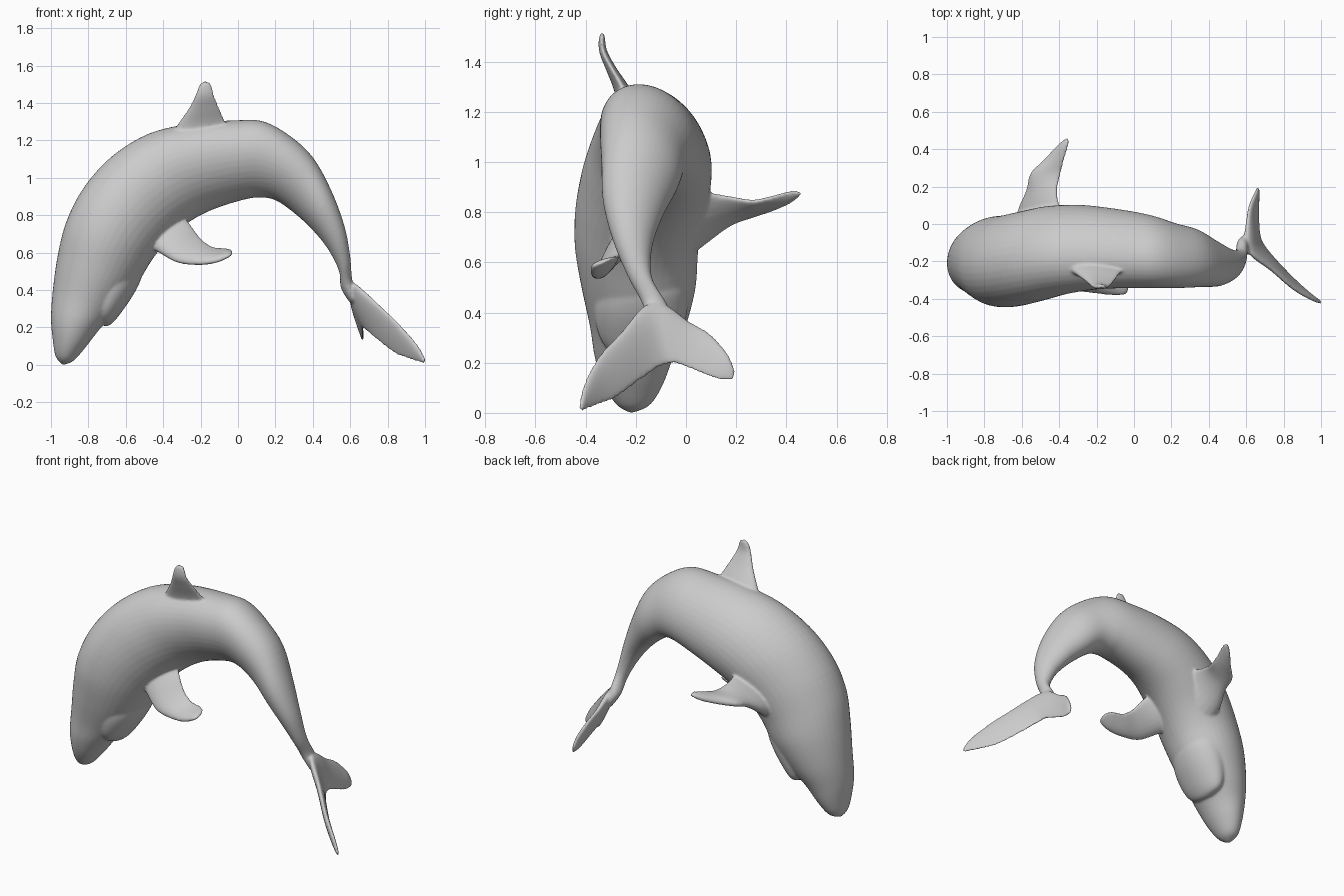
import bpy, bmesh, math
from mathutils import Vector


def smooth_rows(rows, steps):
    """Catmull-Rom interpolation through rows of numbers."""
    out = []
    for i in range(len(rows) - 1):
        a, b, c, d = (rows[max(0, min(len(rows) - 1, i + k))] for k in (-1, 0, 1, 2))
        for s in range(steps):
            t = s / steps
            out.append([0.5 * (2 * q + (r - p) * t + (2 * p - 5 * q + 4 * r - u) * t * t
                               + (3 * q - p - 3 * r + u) * t ** 3)
                        for p, q, r, u in zip(a, b, c, d)])
    return out + [list(rows[-1])]


def loft(name, rings):
    """Skin closed rings of points and cap both ends."""
    bm = bmesh.new()
    loops = [[bm.verts.new(p) for p in ring] for ring in rings]
    n = len(loops[0])
    for r0, r1 in zip(loops, loops[1:]):
        for j in range(n):
            bm.faces.new((r0[j], r0[(j + 1) % n], r1[(j + 1) % n], r1[j]))
    bm.faces.new(loops[0])
    bm.faces.new(loops[-1])
    bmesh.ops.recalc_face_normals(bm, faces=bm.faces)
    mesh = bpy.data.meshes.new(name)
    bm.to_mesh(mesh)
    bm.free()
    obj = bpy.data.objects.new(name, mesh)
    bpy.context.collection.objects.link(obj)
    return obj


def tube(name, stations, n=40):
    """Station: back x, back z, belly x, belly z, y min, y max."""
    rings = []
    for ox, oz, ix, iz, y0, y1 in smooth_rows(stations, 5):
        hw, ring = (y1 - y0) / 2, []
        roll = 0.22 * min(1, max(0, oz - 0.3, ox + 0.9))  # head upright, trunk rolled
        for j in range(n):
            a = 2 * math.pi * j / n
            c, s = math.cos(a), math.sin(a)
            ring.append((ox * (1 + c) / 2 + ix * (1 - c) / 2,
                         (y0 + y1) / 2 + hw * (s * 0.99 - roll * c),
                         oz * (1 + c) / 2 + iz * (1 - c) / 2))
        rings.append(ring)
    return loft(name, rings)


def fin(name, sections, n=20):
    """Section: leading point xyz, trailing point xyz, thickness."""
    rows = smooth_rows(sections, 6)
    mids = [(Vector(r[:3]) + Vector(r[3:6])) / 2 for r in rows]
    rings = []
    for i, r in enumerate(rows):
        lead, trail = Vector(r[:3]), Vector(r[3:6])
        span = mids[min(i + 1, len(rows) - 1)] - mids[max(i - 1, 0)]
        normal = (trail - lead).cross(span).normalized()
        ring = []
        for j in range(n):
            a = 2 * math.pi * j / n
            u = (1 - math.cos(a)) / 2
            ring.append(lead.lerp(trail, u) + normal * (r[6] / 2 * math.sin(a) * (1.25 - 0.6 * u)))
        rings.append(ring)
    return loft(name, rings)


# Arched body from snout to tail stock
body = tube("body", [
    (-.940, .000, -.928, .000, -.225, -.21),
    (-.975, .045, -.875, .025, -.28, -.14),
    (-.990, .13, -.81, .10, -.33, -.09),
    (-1.00, .25, -.74, .19, -.365, -.05),
    (-.990, .40, -.65, .29, -.385, .00),
    (-.965, .58, -.54, .43, -.42, .04),
    (-.920, .76, -.46, .56, -.445, .05),
    (-.830, .94, -.38, .66, -.44, .07),
    (-.680, 1.11, -.28, .75, -.41, .095),
    (-.480, 1.235, -.18, .81, -.37, .10),
    (-.250, 1.29, -.08, .85, -.345, .085),
    (-.020, 1.307, .04, .885, -.34, .06),
    (.130, 1.303, .12, .895, -.34, .035),
    (.270, 1.23, .20, .88, -.34, .00),
    (.400, 1.11, .29, .82, -.335, -.03),
    (.500, .93, .39, .73, -.33, -.09),
    (.570, .74, .48, .62, -.29, -.135),
    (.600, .58, .54, .50, -.23, -.135),
    (.610, .46, .55, .41, -.175, -.075),
    (.630, .37, .600, .33, -.15, -.05),
])

# Lower jaw, shorter than the snout, sinking into the throat
jaw = tube("lower_jaw", [
    (-.76, .235, -.71, .205, -.22, -.12),
    (-.78, .27, -.675, .220, -.30, -.05),
    (-.80, .34, -.62, .285, -.35, -.015),
    (-.81, .46, -.545, .40, -.37, .01),
    (-.80, .58, -.51, .50, -.35, .01),
    (-.80, .68, -.54, .60, -.31, -.03),
])

# Dorsal fin
dorsal = fin("dorsal_fin", [
    (-.38, -.22, 1.20, -.03, -.22, 1.22, .10),
    (-.32, -.26, 1.29, -.07, -.26, 1.31, .06),
    (-.265, -.30, 1.37, -.10, -.30, 1.38, .04),
    (-.23, -.33, 1.44, -.125, -.33, 1.44, .032),
    (-.21, -.335, 1.49, -.138, -.335, 1.49, .026),
    (-.19, -.33, 1.515, -.15, -.33, 1.513, .016),
])

# Flippers
raised = fin("raised_flipper", [
    (-.63, -.02, .62, -.38, -.02, .88, .16),
    (-.61, .09, .695, -.40, .09, .875, .10),
    (-.575, .18, .755, -.41, .18, .86, .065),
    (-.555, .27, .79, -.39, .27, .845, .05),
    (-.48, .345, .81, -.37, .35, .865, .04),
    (-.41, .42, .84, -.35, .42, .885, .03),
    (-.365, .458, .87, -.345, .458, .88, .015),
])
lowered = fin("lowered_flipper", [
    (-.53, -.22, .66, -.34, -.15, .84, .12),
    (-.43, -.295, .605, -.265, -.215, .765, .085),
    (-.33, -.345, .55, -.205, -.25, .685, .06),
    (-.22, -.365, .537, -.145, -.265, .635, .05),
    (-.12, -.38, .55, -.09, -.272, .624, .04),
    (-.055, -.38, .577, -.05, -.285, .62, .03),
    (-.03, -.36, .59, -.03, -.31, .61, .015),
])

# Tail flukes, tip to tip
flukes = fin("tail_flukes", [
    (1.004, -.424, .027, .995, -.415, .006, .016),
    (.957, -.407, .11, .93, -.362, .025, .025),
    (.86, -.352, .22, .84, -.277, .06, .032),
    (.74, -.25, .335, .735, -.165, .14, .038),
    (.63, -.165, .43, .685, -.095, .185, .05),
    (.60, -.08, .43, .672, -.05, .195, .05),
    (.605, .01, .367, .668, .02, .175, .038),
    (.62, .10, .313, .668, .09, .145, .032),
    (.65, .167, .235, .667, .153, .128, .025),
    (.66, .196, .17, .667, .192, .13, .014),
])

# Fuse the parts into one continuous skin with soft joins
bpy.ops.object.select_all(action='DESELECT')
for part in (body, jaw, dorsal, raised, lowered, flukes):
    part.select_set(True)
bpy.context.view_layer.objects.active = body
bpy.ops.object.join()
body.name = "sea_mammal_body"
remesh = body.modifiers.new("fuse", 'REMESH')
remesh.mode = 'VOXEL'
remesh.voxel_size = 0.0075
remesh.use_smooth_shade = True
soften = body.modifiers.new("soften", 'SMOOTH')
soften.factor = 0.5
soften.iterations = 10
